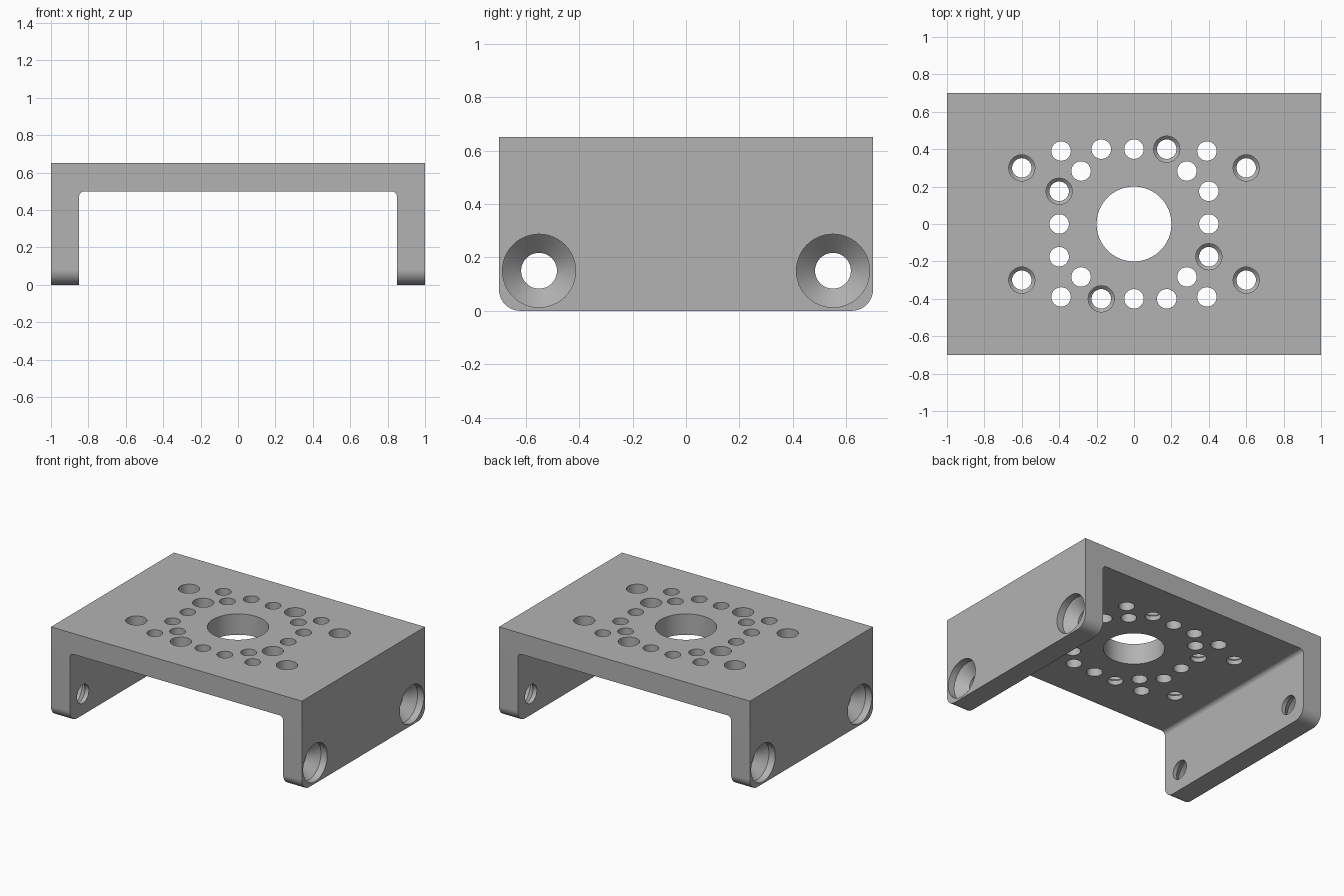
import bpy, bmesh, math
from mathutils import Matrix, Vector

if "Cube" in bpy.data.objects:
    bpy.data.objects.remove(bpy.data.objects["Cube"], do_unlink=True)

HALF_X, HALF_Y, TOP, WALL = 1.0, 0.7, 0.65, 0.15
INNER_X, INNER_Z = HALF_X - WALL, TOP - WALL

metal = bpy.data.materials.new("grey metal")
GREY = (0.45, 0.45, 0.45, 1)
metal.use_nodes = True
metal.diffuse_color = GREY
metal.node_tree.nodes["Principled BSDF"].inputs["Base Color"].default_value = GREY


def make_object(name, bm):
    bmesh.ops.recalc_face_normals(bm, faces=bm.faces)
    mesh = bpy.data.meshes.new(name)
    bm.to_mesh(mesh)
    bm.free()
    mesh.materials.append(metal)
    obj = bpy.data.objects.new(name, mesh)
    bpy.context.collection.objects.link(obj)
    return obj


def round_edges(bm, radius, segments, rule):
    edges = [e for e in bm.edges if rule(*[v.co for v in e.verts])]
    bmesh.ops.bevel(bm, geom=edges, offset=radius, segments=segments,
                    profile=0.5, affect='EDGES')


def add_drill(bm, place, steps, sides):
    """Closed turned solid; steps are (depth, radius) from the outer surface."""
    rings = [[bm.verts.new(place @ Vector((r * math.cos(a), r * math.sin(a), -d)))
              for a in (math.tau * i / sides for i in range(sides))]
             for d, r in steps]
    for a, b in zip(rings, rings[1:]):
        for i in range(sides):
            j = (i + 1) % sides
            bm.faces.new((a[i], a[j], b[j], b[i]))
    bm.faces.new(rings[0])
    bm.faces.new(rings[-1])


# U-shaped bracket body
bm = bmesh.new()
profile = [(-HALF_X, 0), (-INNER_X, 0), (-INNER_X, INNER_Z), (INNER_X, INNER_Z),
           (INNER_X, 0), (HALF_X, 0), (HALF_X, TOP), (-HALF_X, TOP)]
face = bm.faces.new([bm.verts.new((x, -HALF_Y, z)) for x, z in profile])
new = bmesh.ops.extrude_face_region(bm, geom=[face])["geom"]
bmesh.ops.translate(bm, vec=(0, 2 * HALF_Y, 0),
                    verts=[v for v in new if isinstance(v, bmesh.types.BMVert)])

# inner fillets, then rounded leg corners
round_edges(bm, 0.03, 6, lambda a, b: abs(a.z - INNER_Z) < 1e-4
            and abs(b.z - INNER_Z) < 1e-4 and abs(a.x - b.x) < 1e-4)
round_edges(bm, 0.08, 10, lambda a, b: a.z < 1e-4 and b.z < 1e-4
            and abs(a.y - b.y) < 1e-4)
bracket = make_object("mounting_bracket", bm)

# Drills for the top plate and the legs
bm = bmesh.new()
PLAIN = [(-0.05, 0.052), (0.2, 0.052)]
STEPPED = [(-0.05, 0.07), (0.1, 0.07), (0.118, 0.052), (0.2, 0.052)]
CENTRE = [(-0.05, 0.2), (0.2, 0.2)]
SCREW = [(-0.05, 0.137), (0.05, 0.137), (0.12, 0.067), (0.2, 0.067)]


def drill_top(x, y, steps, sides=32):
    add_drill(bm, Matrix.Translation((x, y, TOP)), steps, sides)


drill_top(0, 0, CENTRE, 64)
for k in range(4):
    # hole pattern repeated every quarter turn
    turn = Matrix.Rotation(k * math.pi / 2, 2)
    for x, y, steps in ((0.4, 0, PLAIN), (0.283, 0.283, PLAIN), (0.39, 0.39, PLAIN),
                        (0.4, 0.175, PLAIN), (0.4, -0.175, STEPPED)):
        p = turn @ Vector((x, y))
        drill_top(p.x, p.y, steps)
for sx in (-1, 1):
    for sy in (-1, 1):
        drill_top(0.6 * sx, 0.3 * sy, STEPPED)
        side = Matrix.Translation((HALF_X * sx, 0.55 * sy, 0.15))
        add_drill(bm, side @ Matrix.Rotation(sx * math.pi / 2, 4, 'Y'), SCREW, 48)
drills = make_object("hole_cutter", bm)
drills.hide_render = True

# Cut the holes and finish the shading
bpy.ops.object.select_all(action='DESELECT')
bpy.context.view_layer.objects.active = bracket
bracket.select_set(True)
cut = bracket.modifiers.new("holes", 'BOOLEAN')
cut.operation, cut.solver, cut.object = 'DIFFERENCE', 'EXACT', drills
bpy.ops.object.modifier_apply(modifier=cut.name)
bpy.data.objects.remove(drills, do_unlink=True)
bpy.ops.object.shade_smooth_by_angle(angle=math.radians(30))
weighted = bracket.modifiers.new("flat_face_normals", 'WEIGHTED_NORMAL')
weighted.keep_sharp = True
